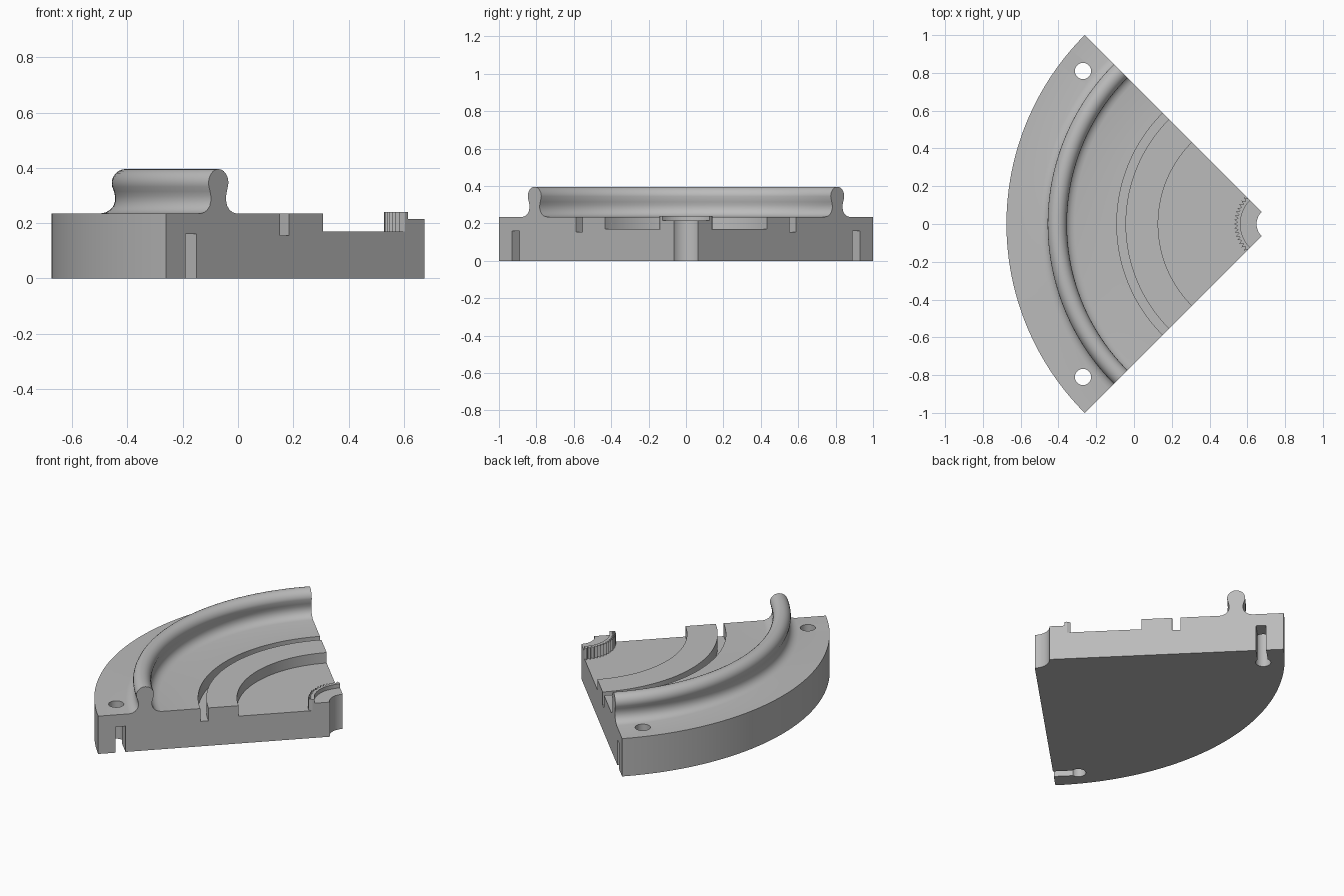
import bpy, bmesh
from math import cos, sin, pi, radians
from mathutils import Matrix

cube = bpy.data.objects.get("Cube")
if cube:
    bpy.data.objects.remove(cube, do_unlink=True)

AXIS_X = 0.739          # centre of the quarter turn
OUTER = 2 ** 0.5
FLOOR, TOP = 0.17, 0.235

grey = bpy.data.materials.new("plain grey")
grey.use_nodes = True
colour = (0.5, 0.5, 0.5, 1)
grey.diffuse_color = colour
grey.node_tree.nodes["Principled BSDF"].inputs["Base Color"].default_value = colour


def make_object(name, bm):
    bmesh.ops.recalc_face_normals(bm, faces=bm.faces)
    mesh = bpy.data.meshes.new(name)
    bm.to_mesh(mesh)
    bm.free()
    obj = bpy.data.objects.new(name, mesh)
    mesh.materials.append(grey)
    bpy.context.collection.objects.link(obj)
    return obj


def polar(r, angle):
    return AXIS_X + r * cos(angle), r * sin(angle)


def sweep(name, profile_at, steps):
    """Sweep a closed (r, z) profile through the quarter turn and cap it."""
    bm = bmesh.new()
    rings = []
    for i in range(steps + 1):
        a = radians(135 + 90 * i / steps)
        rings.append([bm.verts.new((*polar(r, a), z)) for r, z in profile_at(i)])
    n = len(rings[0])
    for a, b in zip(rings, rings[1:]):
        for k in range(n):
            m = (k + 1) % n
            bm.faces.new((a[k], a[m], b[m], b[k]))
    bm.faces.new(rings[0])
    bm.faces.new(rings[-1][::-1])
    return make_object(name, bm)


# Bulb rail cross-section: flared foot, narrow neck, round head
RAIL, HEAD_Z, HEAD_R = 1.145, 0.345, 0.051
foot = [(0.092, TOP), (0.073, 0.239), (0.057, 0.248), (0.045, 0.262),
        (0.039, 0.28), (0.039, 0.298), (0.043, 0.315)]
head = [(HEAD_R * cos(t), HEAD_Z + HEAD_R * sin(t))
        for t in [radians(-15 + 15 * i) for i in range(14)]]
rail = [(RAIL - d, z) for d, z in foot]
rail += [(RAIL + d, z) for d, z in reversed(head)]
rail += [(RAIL + d, z) for d, z in reversed(foot)]

# Sector base: hub step, sunken floor, groove, rail and outer rim
section = [(0.09, 0), (0.09, 0.215), (0.182, 0.215), (0.182, FLOOR),
           (0.611, FLOOR), (0.611, TOP), (0.784, TOP), (0.784, 0.155),
           (0.83, 0.155), (0.83, TOP)] + rail + [(OUTER, TOP), (OUTER, 0)]
base = sweep("sector_base", lambda i: section, 64)


# Toothed ring around the hub
def tooth_section(i):
    tip = 0.21 if i % 2 else 0.19
    return [(0.176, FLOOR - 0.01), (0.176, 0.24), (tip, 0.24), (tip, FLOOR - 0.01)]


teeth = sweep("toothed_ring", tooth_section, 30)


# Pin holes and the slots that lead from them to the straight sides
def cut(bm_maker, name):
    bm = bmesh.new()
    bm_maker(bm)
    cutter = make_object(name, bm)
    cutter.hide_render = True
    mod = base.modifiers.new(name, "BOOLEAN")
    mod.operation, mod.solver, mod.object = "DIFFERENCE", "EXACT", cutter
    bpy.context.view_layer.objects.active = base
    bpy.ops.object.modifier_apply(modifier=name)
    bpy.data.objects.remove(cutter, do_unlink=True)


for side in (1, -1):
    hole_at = Matrix.Translation((-0.27, side * 0.81, 0.1))
    turn = Matrix.Rotation(side * pi / 4, 4, "Z")
    cut(lambda bm: bmesh.ops.create_cone(
        bm, cap_ends=True, segments=32, radius1=0.043, radius2=0.043,
        depth=0.6, matrix=hole_at), "pin_hole")
    slot = (hole_at @ turn @ Matrix.Translation((0.1, 0, -0.04))
            @ Matrix.Diagonal((0.2, 0.057, 0.2, 1)))
    cut(lambda bm: bmesh.ops.create_cube(bm, size=1, matrix=slot), "pin_slot")

# Smooth the curved faces, keep real edges sharp
bpy.ops.object.select_all(action="DESELECT")
base.select_set(True)
bpy.context.view_layer.objects.active = base
bpy.ops.object.shade_smooth_by_angle(angle=radians(30))
